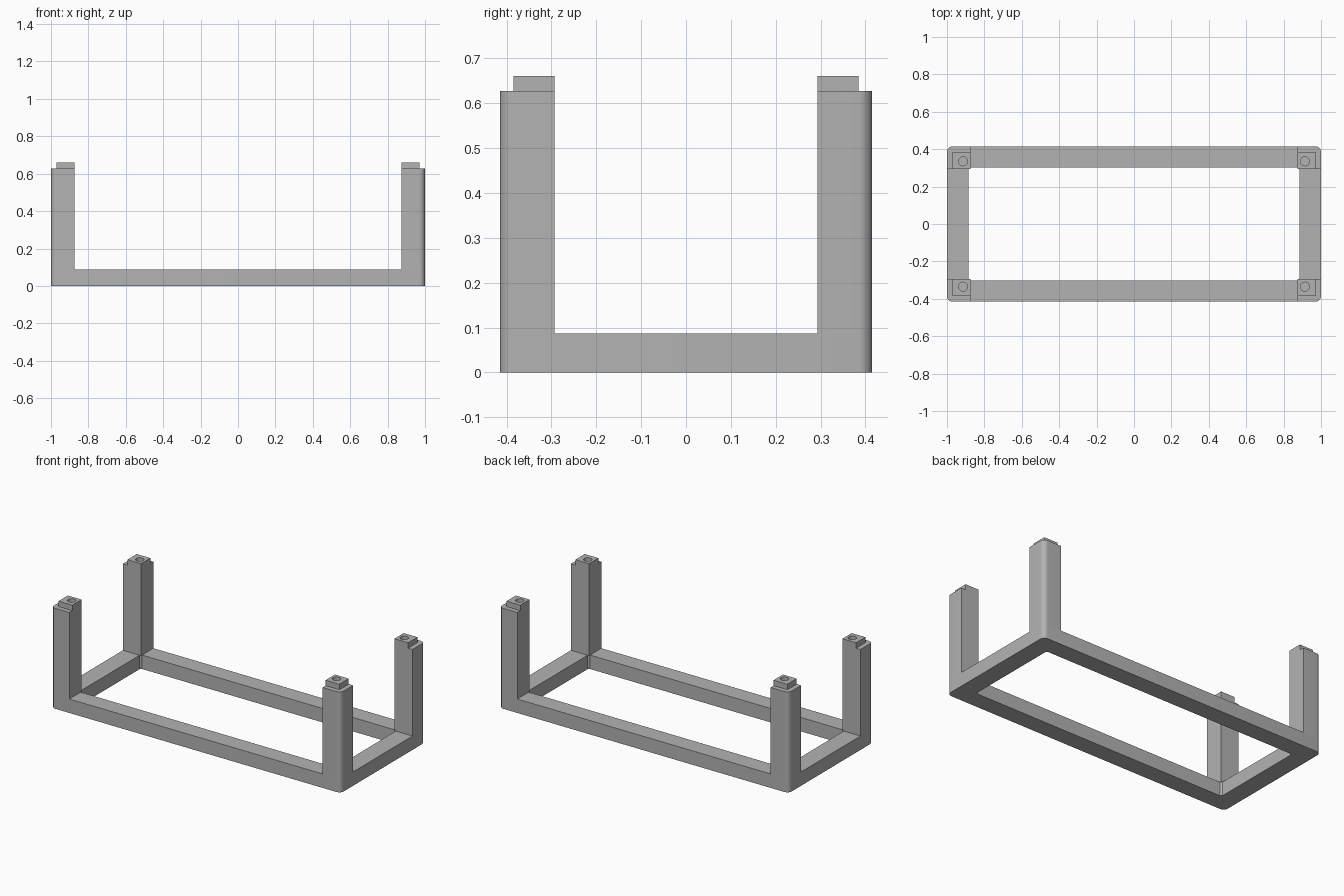
import bpy
import bmesh
import math

cube = bpy.data.objects.get("Cube")
if cube:
    bpy.data.objects.remove(cube)

grey = bpy.data.materials.new("plain grey")
grey.use_nodes = True
colour = (0.45, 0.45, 0.45, 1)
grey.diffuse_color = colour
grey.node_tree.nodes["Principled BSDF"].inputs["Base Color"].default_value = colour

X, Y = 1.0, 0.415            # outer half sizes
PX, PY = 0.875, 0.293        # inner faces of the legs
RX, RY = 0.885, 0.303        # inner faces of the rails
RAIL, LEG, TOP = 0.087, 0.627, 0.661
R = 0.03                     # outer corner radius


def arc(cx, cy, r, start, end, steps):
    angles = [math.radians(start + (end - start) * i / steps) for i in range(steps + 1)]
    return [(cx + r * math.cos(a), cy + r * math.sin(a)) for a in angles]


def prism(name, loops, z0, z1):
    """Extrude an outline, with optional hole outlines, from z0 to z1."""
    bm = bmesh.new()
    edges = []
    for loop in loops:
        vs = [bm.verts.new((x, y, z0)) for x, y in loop]
        edges += [bm.edges.new((v, vs[i - 1])) for i, v in enumerate(vs)]
    bmesh.ops.triangle_fill(bm, edges=edges, use_beauty=True)
    new = bmesh.ops.extrude_face_region(bm, geom=bm.faces[:])["geom"]
    top = [g for g in new if isinstance(g, bmesh.types.BMVert)]
    bmesh.ops.translate(bm, verts=top, vec=(0, 0, z1 - z0))
    bmesh.ops.dissolve_limit(bm, angle_limit=0.01, verts=bm.verts[:], edges=bm.edges[:])
    bmesh.ops.recalc_face_normals(bm, faces=bm.faces[:])
    mesh = bpy.data.meshes.new(name)
    bm.to_mesh(mesh)
    bm.free()
    mesh.materials.append(grey)
    ob = bpy.data.objects.new(name, mesh)
    bpy.context.collection.objects.link(ob)
    bpy.ops.object.select_all(action="DESELECT")
    ob.select_set(True)
    bpy.context.view_layer.objects.active = ob
    bpy.ops.object.shade_smooth_by_angle(angle=math.radians(30))
    return ob


def all_corners(corner):
    """Repeat a +x +y corner path round all four corners."""
    flip = corner[::-1]
    return (corner + [(-x, y) for x, y in flip]
            + [(-x, -y) for x, y in corner] + [(x, -y) for x, y in flip])


# Base frame: rounded outside, small chamfers in the inner corners
outer_corner = arc(X - R, Y - R, R, 0, 90, 8)
prism("base_frame", [all_corners(outer_corner), all_corners([(RX, PY), (PX, RY)])], 0, RAIL)

# Corner legs, each with a drilled peg on top
leg = [(PX, PY), (X, PY)] + outer_corner + [(PX, Y)]
peg = [(PX, PY), (X - R, PY), (X - R, Y - R), (PX, Y - R)]
hole = arc(0.914, 0.335, 0.024, 0, 345, 23)
for side, sx in (("left", 1), ("right", -1)):
    for end, sy in (("front", -1), ("back", 1)):
        def place(loop):
            return [(x * sx, y * sy) for x, y in loop]
        prism(f"{end}_{side}_leg", [place(leg)], RAIL, LEG)
        prism(f"{end}_{side}_peg", [place(peg), place(hole)], LEG, TOP)
